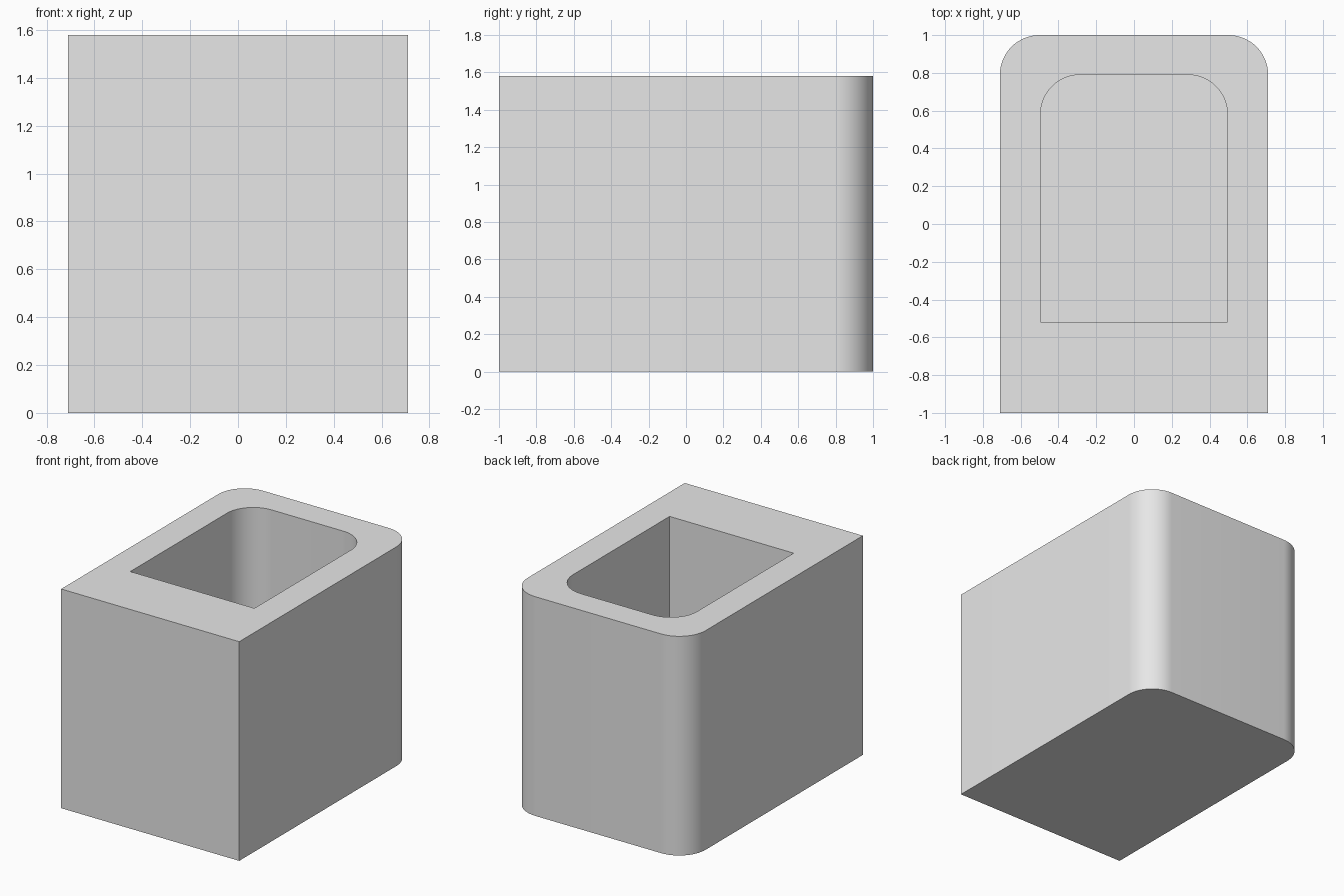
import bpy, bmesh, math

if "Cube" in bpy.data.objects:
    bpy.data.objects.remove(bpy.data.objects["Cube"], do_unlink=True)

HEIGHT, FLOOR, RADIUS, SEGMENTS = 1.58, 0.21, 0.21, 16

grey = bpy.data.materials.new("light grey")
grey.use_nodes = True
colour = (0.8, 0.8, 0.8, 1)
grey.diffuse_color = colour
grey.node_tree.nodes["Principled BSDF"].inputs["Base Color"].default_value = colour


def outline(half_width, front, back):
    """Rectangle with square front corners and rounded back corners."""
    points = [(-half_width, front), (half_width, front)]
    for side, start in ((1, 0), (-1, math.pi / 2)):
        cx, cy = side * (half_width - RADIUS), back - RADIUS
        for i in range(SEGMENTS + 1):
            a = start + math.pi / 2 * i / SEGMENTS
            points.append((cx + RADIUS * math.cos(a), cy + RADIUS * math.sin(a)))
    return points


outer = outline(0.71, -1, 1)
inner = outline(0.495, -0.52, 0.79)

# Loft up the outside, across the rim and down into the pocket
bm = bmesh.new()
rings = [[bm.verts.new((x, y, z)) for x, y in shape]
         for shape, z in ((outer, 0), (outer, HEIGHT), (inner, HEIGHT), (inner, FLOOR))]
for low, high in zip(rings, rings[1:]):
    for i in range(len(low)):
        j = (i + 1) % len(low)
        bm.faces.new((low[i], low[j], high[j], high[i]))

# Underside and pocket floor
bm.faces.new(rings[0][::-1])
bm.faces.new(rings[-1])
bmesh.ops.recalc_face_normals(bm, faces=bm.faces)

mesh = bpy.data.meshes.new("hollow_block")
bm.to_mesh(mesh)
bm.free()
mesh.materials.append(grey)
block = bpy.data.objects.new("hollow_block", mesh)
bpy.context.collection.objects.link(block)

# Smooth rounded corners, sharp edges elsewhere
bpy.ops.object.select_all(action="DESELECT")
block.select_set(True)
bpy.context.view_layer.objects.active = block
bpy.ops.object.shade_smooth_by_angle(angle=math.radians(30))
